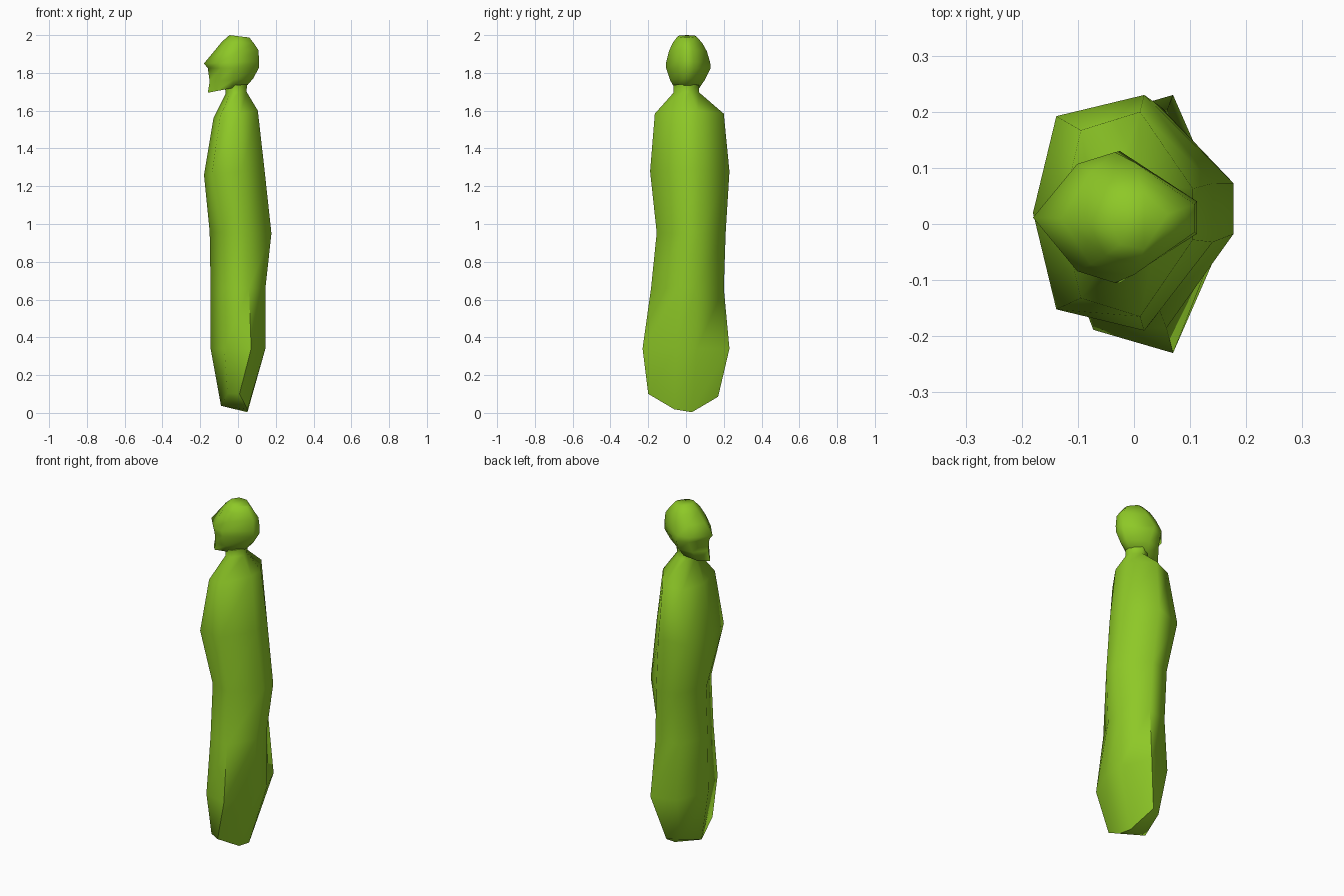
import bpy
import bmesh

cube = bpy.data.objects.get("Cube")
if cube:
    bpy.data.objects.remove(cube, do_unlink=True)

green = bpy.data.materials.new("lime green")
green.use_nodes = True
colour = (0.27, 0.58, 0.02, 1)
green.diffuse_color = colour
green.node_tree.nodes["Principled BSDF"].inputs["Base Color"].default_value = colour


def ring(bm, front, back, y_range, corner, side, lift=0.0):
    """Seven-sided section: front and back are (x, z); corner and side place the flanks."""
    (xf, zf), (xb, zb) = front, back
    mid_y = sum(y_range) / 2
    half_y = (y_range[1] - y_range[0]) / 2
    outline = [(0, 0), (corner, -0.82), (side, -1), (1, -0.25),
               (1, 0.25), (side, 1), (corner, 0.82)]
    verts = []
    for t, s in outline:
        y = mid_y + s * half_y
        z = zf + (zb - zf) * t + lift * abs(y)
        verts.append(bm.verts.new((xf + (xb - xf) * t, y, z)))
    return verts


def loft(name, sections):
    bm = bmesh.new()
    rings = [ring(bm, *section) for section in sections]
    for low, high in zip(rings, rings[1:]):
        for i in range(len(low)):
            j = (i + 1) % len(low)
            bm.faces.new((low[i], low[j], high[j], high[i]))
    caps = [bm.faces.new(rings[0][::-1]), bm.faces.new(rings[-1])]
    bmesh.ops.triangulate(bm, faces=caps)
    bmesh.ops.recalc_face_normals(bm, faces=bm.faces)
    mesh = bpy.data.meshes.new(name)
    bm.to_mesh(mesh)
    bm.free()
    mesh.materials.append(green)
    obj = bpy.data.objects.new(name, mesh)
    bpy.context.collection.objects.link(obj)
    bpy.ops.object.select_all(action="DESELECT")
    obj.select_set(True)
    bpy.context.view_layer.objects.active = obj
    bpy.ops.object.shade_smooth_by_angle(angle=1.2)


# Robe from pointed hem to neck
loft("robe", [
    ((-0.09, 0.03), (0.05, -0.012), (-0.2, 0.17), 0.25, 0.7, 0.5),
    ((-0.145, 0.34), (0.145, 0.34), (-0.23, 0.23), 0.25, 0.74),
    ((-0.145, 0.66), (0.145, 0.66), (-0.185, 0.2), 0.25, 0.7),
    ((-0.15, 0.96), (0.177, 0.95), (-0.155, 0.21), 0.22, 0.6),
    ((-0.18, 1.26), (0.14, 1.29), (-0.19, 0.23), 0.13, 0.62),
    ((-0.13, 1.56), (0.105, 1.6), (-0.165, 0.2), 0.15, 0.6),
    ((-0.065, 1.69), (0.045, 1.7), (-0.065, 0.07), 0.2, 0.6),
    ((-0.07, 1.73), (0.048, 1.74), (-0.065, 0.07), 0.2, 0.6),
])

# Head with jutting chin, pointed nose and domed crown
loft("head", [
    ((-0.16, 1.695), (0.05, 1.735), (-0.06, 0.07), 0.2, 0.6),
    ((-0.15, 1.755), (0.08, 1.77), (-0.085, 0.1), 0.22, 0.55),
    ((-0.16, 1.825), (0.11, 1.825), (-0.105, 0.13), 0.25, 0.5),
    ((-0.18, 1.85), (0.112, 1.86), (-0.105, 0.128), 0.27, 0.5),
    ((-0.13, 1.91), (0.108, 1.92), (-0.09, 0.11), 0.22, 0.55),
    ((-0.085, 1.965), (0.085, 1.955), (-0.07, 0.085), 0.2, 0.55),
    ((-0.045, 2.0), (0.06, 1.987), (-0.045, 0.055), 0.2, 0.6),
])
